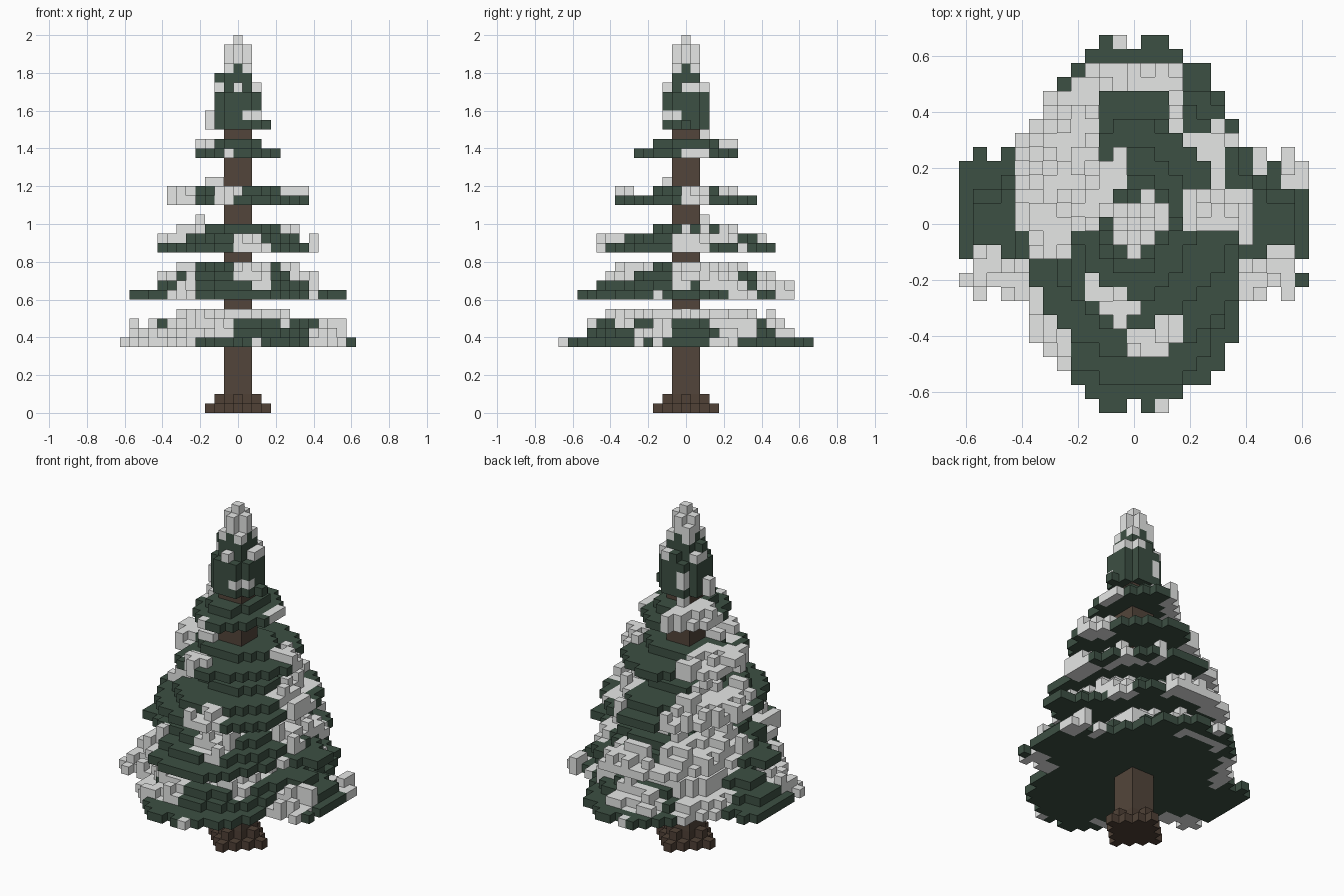
import bpy
import bmesh
import random
from mathutils import Vector

if "Cube" in bpy.data.objects:
    bpy.data.objects.remove(bpy.data.objects["Cube"])

random.seed(4)
S = 0.05  # block size


def material(name, rgb):
    m = bpy.data.materials.new(name)
    m.diffuse_color = (*rgb, 1)
    m.use_nodes = True
    m.node_tree.nodes["Principled BSDF"].inputs["Base Color"].default_value = m.diffuse_color
    return m


MATS = {
    "needles": material("dark green needles", (0.046, 0.080, 0.056)),
    "snow": material("snow", (0.80, 0.81, 0.80)),
    "bark": material("bark brown", (0.086, 0.060, 0.043)),
    "root": material("root brown", (0.080, 0.053, 0.037)),
}

# (i, j, k) -> (part name, material key)
cells = {}


def put(i, j, k, part, mat):
    cells[(i, j, k)] = (part + "_" + mat, mat)


def in_patch(i, j, patches):
    return any(a <= i <= b and c <= j <= d for a, b, c, d in patches)


def in_side_branch(i, j, reach, half, taper):
    """Branches reaching out to the left and right, with notched tips."""
    i, j0 = abs(i), abs(j)
    if not reach or i > reach or j0 > half + taper * (reach - i):
        return False
    if half == 5:
        if j0 == 5 and i % 2 == 0:
            return False
        if i == 12 and j == -3:
            return False
    return True


def branch_tier(part, layers, patches, lift=0.35, power=2.0, bare_left=-99):
    """Stack rounded layers: (level, x radius, y radius, side reach, tip half width)."""
    top, shape = {}, []
    for k, a, b, reach, half in layers:
        for i in range(-13, 14):
            for j in range(-12, 13):
                r = abs(i / a) ** power + abs(j / b) ** power
                edge = 1 + random.uniform(-0.06, 0.05)
                if abs(j) == 12 and abs(i) > 3:
                    continue
                if i <= bare_left and not in_patch(i, j, patches):
                    continue
                if r <= edge or in_side_branch(i, j, reach, half, 0.5 if half < 5 else 0):
                    shape.append((i, j, k))
                    top[(i, j)] = k
    # snow lies only on the blocks open to the sky
    for i, j, k in shape:
        snow = top[(i, j)] == k and in_patch(i, j, patches)
        put(i, j, k, part, "snow" if snow else "needles")
    # heaped snow on the patches
    for (i, j), k in sorted(top.items()):
        if in_patch(i, j, patches) and max(abs(i), abs(j)) > 1:
            if k < layers[-1][0] and abs(i) < 12 and random.random() < lift:
                put(i, j, k + 1, part, "snow")


# Lowest, widest tier
branch_tier("lowest_branches",
            [(7, 9, 13.3, 12, 5), (8, 8, 10.6, 11, 2), (9, 7.4, 9.4, 9, 1),
             (10, 5.2, 7.5, 0, 0)],
            [(-12, -9, -5, -3), (-11, -9, -2, -2), (-8, -5, -10, -3), (-6, -1, -10, -8),
             (8, 11, -5, -2), (9, 9, 4, 5), (11, 12, 3, 5), (2, 6, 3, 7), (-8, -5, 3, 9),
             (-6, 5, -7, 7), (-3, 2, 9, 11)], 0.4)
# Clefts in the top of the lowest tier
for i in range(2, 7):
    for s in (-1, 1):
        cells.pop((s * i, 0, 10), None)
# Front and back tips of the lowest tier
for i in (-2, -1, 1, 2):
    for sy in (-1, 1):
        white = (i, sy) in ((2, -1), (-1, 1))
        put(i, 13 * sy, 7, "lowest_branches", "snow" if white else "needles")

branch_tier("lower_branches",
            [(12, 8.4, 11.7, 11, 1), (13, 7.8, 9.4, 8, 1), (14, 6.4, 7.5, 0, 0),
             (15, 4.6, 5.4, 0, 0)],
            [(-8, -4, 0, 8), (-5, -3, 5, 9), (-4, 3, 9, 11), (3, 3, 7, 9), (4, 7, -1, 5),
             (6, 7, 3, 7), (8, 8, -1, 0), (8, 8, -4, -3), (-7, -5, -11, -5),
             (0, 3, -8, -4), (-1, 1, 3, 5)], 0.45)

branch_tier("middle_branches",
            [(17, 8.3, 9.4, 0, 0), (18, 6.5, 7.4, 0, 0), (19, 4.2, 3.4, 0, 0)],
            [(-8, -3, 0, 6), (-5, -3, 4, 8), (5, 8, -1, 2), (4, 6, 3, 6), (3, 3, 7, 8),
             (-7, -5, -2, -1), (1, 3, -9, -7), (0, 2, -10, -8)], 0.25)

branch_tier("upper_branches",
            [(22, 7.3, 7.3, 0, 0), (23, 5.0, 3.9, 0, 0)],
            [(-7, -5, -2, 3), (-4, -3, 0, 3), (-5, -3, 2, 5), (5, 7, 0, 2), (-3, -2, -5, -4),
             (-2, -1, -7, -5)], 0.3, 1.65, -5)

branch_tier("small_branches",
            [(27, 4.4, 5.3, 0, 0), (28, 2.5, 3.4, 0, 0)],
            [(4, 4, 0, 2), (-4, -3, 0, 3), (-2, -1, 2, 5), (-2, -1, 0, 1),
             (-3, -1, -5, -5)], 0)

# Loose snow lumps resting on the branches
for i, j, k in [(-4, 2, 20), (-3, -2, 24), (-2, -2, 24), (8, -1, 18), (-7, 1, 23),
                (-7, 0, 23), (-6, -2, 23), (-6, -1, 23), (6, 1, 23), (7, 0, 23),
                (-1, -7, 23), (1, -7, 18), (0, -6, 23), (-4, 1, 28), (-3, 1, 28),
                (-3, 2, 28), (-3, 0, 28), (-2, 3, 28), (-2, 4, 28), (-1, 4, 28),
                (-1, 5, 28), (-1, 2, 29)]:
    put(i, j, k, "loose", "snow")

# Narrow crown
for k, rad in [(30, 2.5), (31, 2.4), (32, 2.4), (33, 2.3), (34, 2.1), (35, 1.5),
               (36, 1.1), (37, 1.0), (38, 0.5), (39, 0.5)]:
    for i in range(-3, 4):
        for j in range(-2, 3):
            if (i * i + j * j) ** 0.5 <= rad:
                put(i, j, k, "crown", "snow" if k >= 37 else "needles")
put(3, 0, 30, "crown", "needles")
put(-2, 0, 35, "crown", "needles")
# Snow lumps clinging to the crown
for i, j, k in [(-3, 0, 30), (-3, 0, 31), (2, -1, 31), (2, 1, 34), (-2, 1, 34), (-1, 2, 31),
                (-1, 2, 32), (1, 2, 34), (0, -2, 34), (-2, 0, 34), (-1, 1, 36),
                (-1, 1, 37), (-1, 0, 38), (0, 1, 38), (1, -1, 36), (1, 0, 38),
                (-1, -1, 36), (1, 1, 36), (0, -1, 38), (2, 0, 34), (1, -2, 31)]:
    put(i, j, k, "crown", "snow")

# Trunk
for k in range(30):
    for i in (-1, 0, 1):
        for j in (-1, 0, 1):
            cells.setdefault((i, j, k), ("trunk", "bark"))
# Stepped roots
for k, reach in [(0, 3), (1, 2)]:
    for i in range(-reach, reach + 1):
        for j in range(-reach, reach + 1):
            if abs(i) + abs(j) <= max(reach, 2):
                put(i, j, k, "roots", "root")

# Outward faces of a block: direction, then two edge directions
SIDES = []
for axis in range(3):
    for sign in (-1, 1):
        n, u, v = Vector(), Vector(), Vector()
        n[axis] = sign
        u[(axis + 1) % 3] = 1
        v[(axis + 2) % 3] = sign
        SIDES.append((n, u, v))


def build(name, blocks, mat):
    """Make one mesh from the exposed sides of its blocks."""
    bm = bmesh.new()
    verts = {}

    def vert(p):
        key = tuple(round(c * 2) for c in p)
        if key not in verts:
            verts[key] = bm.verts.new(p * S)
        return verts[key]

    for i, j, k in blocks:
        c = Vector((i, j, k + 0.5))
        for n, u, v in SIDES:
            if (i + int(n.x), j + int(n.y), k + int(n.z)) in cells:
                continue
            f = c + n / 2
            corners = [f + (u * a + v * b) / 2
                       for a, b in ((-1, -1), (1, -1), (1, 1), (-1, 1))]
            bm.faces.new([vert(p) for p in corners])
    me = bpy.data.meshes.new(name)
    bm.to_mesh(me)
    bm.free()
    me.materials.append(MATS[mat])
    bpy.context.collection.objects.link(bpy.data.objects.new(name, me))


parts = {}
for pos, (name, mat) in cells.items():
    parts.setdefault((name, mat), []).append(pos)
for (name, mat), blocks in parts.items():
    build(name, blocks, mat)
